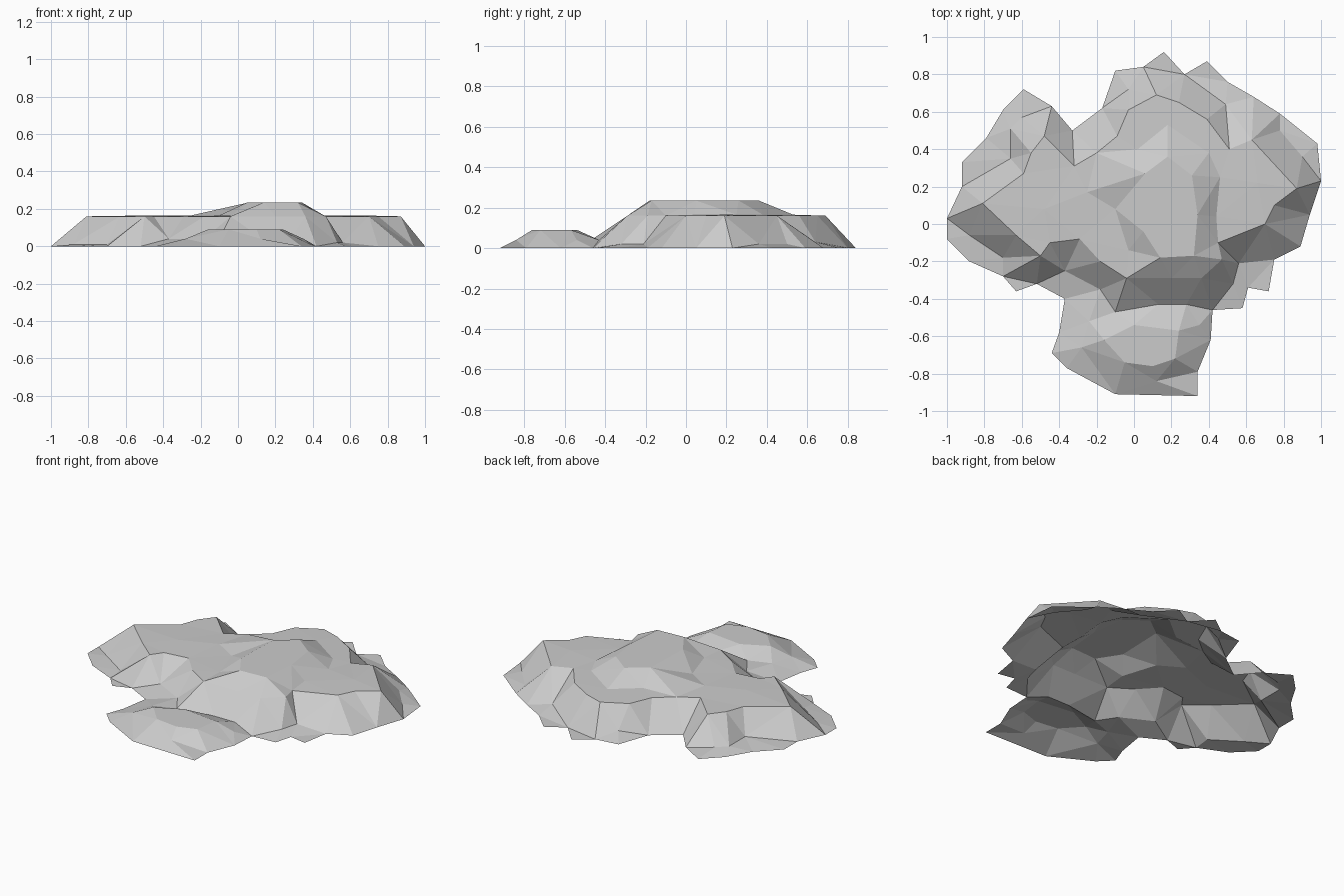
import bpy
import bmesh
from mathutils import Vector
from mathutils.geometry import delaunay_2d_cdt

CM = 0.01  # contour coordinates are written in hundredths of a unit

default_cube = bpy.data.objects.get("Cube")
if default_cube:
    bpy.data.objects.remove(default_cube, do_unlink=True)

plan_points = []
point_heights = []
crease_edges = []


def add_contour(height, points, closed=False):
    """Add a contour line whose segments must become mesh edges."""
    start = len(plan_points)
    for x, y in points:
        plan_points.append(Vector((x, y)) * CM)
        point_heights.append(height * CM)
    end = len(plan_points)
    crease_edges.extend((i, i + 1) for i in range(start, end - 1))
    if closed:
        crease_edges.append((end - 1, start))


def add_spots(height, points):
    """Add loose height points without any forced edges."""
    for point in points:
        add_contour(height, [point])


# Ground outline of the whole rock
add_contour(0, [
    (-100, 3), (-92, 20), (-92, 33), (-79, 46), (-70, 61), (-59, 72),
    (-44, 63), (-33, 50), (-17, 62), (-10, 82), (5, 84), (16, 92),
    (27, 80), (39, 87), (50, 76), (64, 68), (78, 59), (98, 43),
    (100, 23), (94, 5), (89, -12), (75, -19), (72, -36), (61, -34),
    (58, -45), (42, -46), (41, -62), (34, -79), (34, -92), (-10, -91),
    (-36, -77), (-44, -69), (-40, -58), (-37, -40), (-52, -32),
    (-63, -36), (-70, -28), (-88, -20), (-100, -8)], closed=True)

# Upper rim of the plateau cliffs
add_contour(16, [
    (-81, 11), (-59, 27), (-55, 38), (-48, 47), (-32, 31), (-20, 38),
    (-9, 47), (-3, 61), (12, 69), (24, 65), (39, 56), (51, 40),
    (63, 45), (87, 19), (75, 10), (70, 0), (45, -10), (47, -19),
    (36, -29), (20, -29), (-4, -29), (-18, -20), (-29, -8),
    (-45, -10), (-50, -17), (-63, -6)], closed=True)

# Flat summit and the foot of its slopes
add_contour(23.5, [
    (5, -4), (14, -18), (32, -17), (34, 5), (31, 26), (18, 36),
    (6, 27)], closed=True)
add_spots(16.5, [(-10, 8), (-3, -14), (2, 40), (18, 53), (40, 38),
                 (46, 25), (44, 4), (-25, 17), (-48, 8), (66, 22)])

# Cliff foot above the low skirts
add_contour(1, [(-88, -6), (-70, -18)])
add_contour(2, [(-66, 35), (-66, 51), (-60, 57)])
add_contour(2, [(78, 50), (90, 36)])
add_contour(2, [(53, -32), (56, -21)])
add_spots(3, [(-3, 72), (49, 64)])

# Valley between the plateau and the front lobe
add_contour(4, [(-37, -25), (-18, -35), (-10, -47), (13, -43), (28, -43)])

# Crest and shoulders of the front lobe
add_contour(9, [
    (-16, -62), (-5, -74), (10, -76), (22, -72), (24, -57), (0, -54)],
    closed=True)
add_spots(4, [(-28, -66), (-24, -52), (35, -54), (12, -84)])

# Facet the contours into one open shell
flat_verts, _, triangles, origins, _, _ = delaunay_2d_cdt(
    plan_points, crease_edges, [], 1, 0.0001)

bm = bmesh.new()
corners = []
for position, sources in zip(flat_verts, origins):
    height = point_heights[min(sources)] if sources else 0.05
    corners.append(bm.verts.new((position.x, position.y, height)))
for triangle in triangles:
    face = bm.faces.new([corners[i] for i in triangle])
    face.smooth = False
    face.normal_update()
    if face.normal.z < 0:
        face.normal_flip()

mesh = bpy.data.meshes.new("rock_plateau")
bm.to_mesh(mesh)
bm.free()

# Plain stone colour
stone = bpy.data.materials.new("stone_grey")
stone.use_nodes = True
colour = (0.6, 0.6, 0.6, 1)
stone.diffuse_color = colour
for node in stone.node_tree.nodes:
    if node.type == 'BSDF_PRINCIPLED':
        node.inputs["Base Color"].default_value = colour
mesh.materials.append(stone)

rock = bpy.data.objects.new("rock_plateau", mesh)
bpy.context.collection.objects.link(rock)
